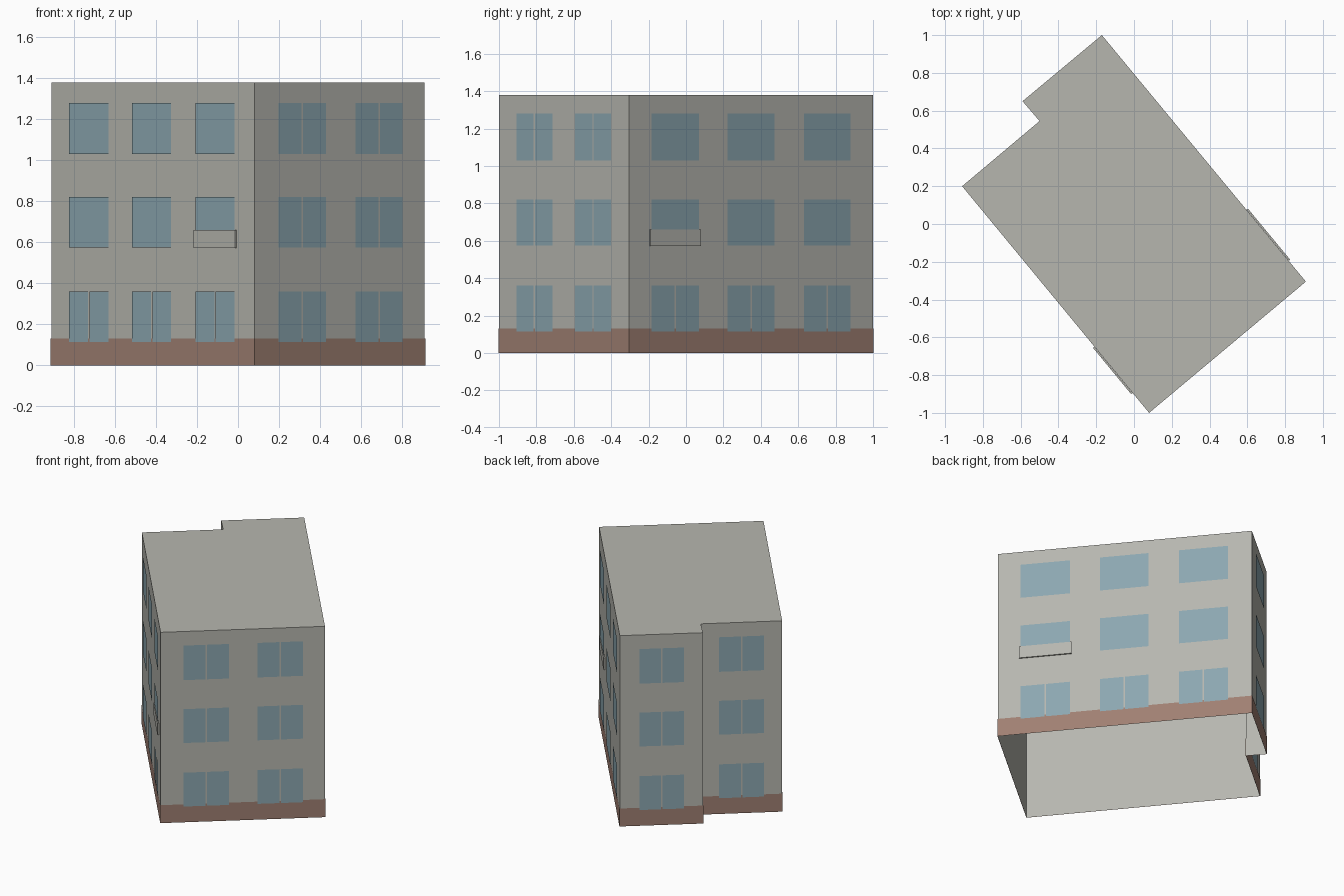
import bpy
import bmesh
from mathutils import Vector

cube = bpy.data.objects.get("Cube")
if cube:
    bpy.data.objects.remove(cube, do_unlink=True)


def material(name, r, g, b):
    m = bpy.data.materials.new(name)
    m.use_nodes = True
    m.diffuse_color = (r, g, b, 1)
    bsdf = next(n for n in m.node_tree.nodes if n.type == "BSDF_PRINCIPLED")
    bsdf.inputs["Base Color"].default_value = (r, g, b, 1)
    return m


plaster = material("grey plaster", 0.47, 0.47, 0.43)
brick = material("brown plinth", 0.35, 0.215, 0.17)
glass = material("blue glass", 0.26, 0.385, 0.435)

HEIGHT = 1.38
PLINTH = 0.13
FLOORS = [(0.115, 0.36), (0.575, 0.82), (1.03, 1.28)]
MULLION = 0.01

# Footprint corners, counter-clockwise from the west corner
corners = [Vector(c) for c in (
    (-0.91, 0.20), (0.08, -1.0), (0.91, -0.305),
    (-0.17, 1.0), (-0.59, 0.65), (-0.50, 0.545))]
walls = list(zip(corners, corners[1:] + corners[:1]))


def finish(bm, name, mat):
    mesh = bpy.data.meshes.new(name)
    bm.to_mesh(mesh)
    bm.free()
    mesh.materials.append(mat)
    obj = bpy.data.objects.new(name, mesh)
    bpy.context.collection.objects.link(obj)
    return obj


def wall_point(wall, along, z, out):
    """Point on a wall: distance along it, height, distance outwards."""
    a, b = wall
    d = (b - a).normalized()
    p = a + d * along + Vector((d.y, -d.x)) * out
    return (p.x, p.y, z)


def plate(bm, wall, s0, s1, z0, z1, out):
    loop = [(s0, z0), (s1, z0), (s1, z1), (s0, z1)]
    return bm.faces.new([bm.verts.new(wall_point(wall, s, z, out)) for s, z in loop])


# Shell: walls and flat roof, open underneath
bm = bmesh.new()
low = [bm.verts.new((c.x, c.y, 0)) for c in corners]
top = [bm.verts.new((c.x, c.y, HEIGHT)) for c in corners]
for i in range(len(corners)):
    j = (i + 1) % len(corners)
    bm.faces.new((low[i], low[j], top[j], top[i]))
bm.faces.new(top)
finish(bm, "building_shell", plaster)

# Plinth band round the foot of every wall
bm = bmesh.new()
lift = 0.0025
for wall in walls:
    length = (wall[1] - wall[0]).length
    plate(bm, wall, -lift, length + lift, 0, PLINTH, lift)
finish(bm, "plinth_band", brick)

# Windows: spans as fractions of each wall; long walls split only on the ground floor
long_spans = [(0.090, 0.285), (0.402, 0.594), (0.714, 0.906)]
end_spans = [(0.139, 0.416), (0.590, 0.867)]
facades = [
    ("front_windows", 0, long_spans, False),
    ("side_windows", 1, end_spans, True),
    ("rear_windows", 2, long_spans, False),
    ("wing_windows", 3, [(0.235, 0.77)], True),
    ("recess_windows", 5, [(0.225, 0.775)], True),
]
for name, index, spans, all_split in facades:
    wall = walls[index]
    length = (wall[1] - wall[0]).length
    bm = bmesh.new()
    for floor, (z0, z1) in enumerate(FLOORS):
        for t0, t1 in spans:
            s0, s1 = t0 * length, t1 * length
            if all_split or floor == 0:
                mid = (s0 + s1) / 2
                plate(bm, wall, s0, mid - MULLION / 2, z0, z1, 0.005)
                plate(bm, wall, mid + MULLION / 2, s1, z0, z1, 0.005)
            else:
                plate(bm, wall, s0, s1, z0, z1, 0.005)
    finish(bm, name, glass)

# Shallow parapet panels across one middle-floor window on each long wall
for name, index, t0, t1 in (("front_parapet", 0, 0.708, 0.912),
                            ("rear_parapet", 2, 0.084, 0.291)):
    wall = walls[index]
    length = (wall[1] - wall[0]).length
    bm = bmesh.new()
    face = plate(bm, wall, t0 * length, t1 * length, 0.573, 0.66, 0.001)
    a, b = wall
    d = (b - a).normalized()
    ext = bmesh.ops.extrude_face_region(bm, geom=[face])
    moved = [v for v in ext["geom"] if isinstance(v, bmesh.types.BMVert)]
    bmesh.ops.translate(bm, verts=moved, vec=Vector((d.y, -d.x, 0)) * 0.009)
    bmesh.ops.recalc_face_normals(bm, faces=bm.faces)
    finish(bm, name, plaster)
